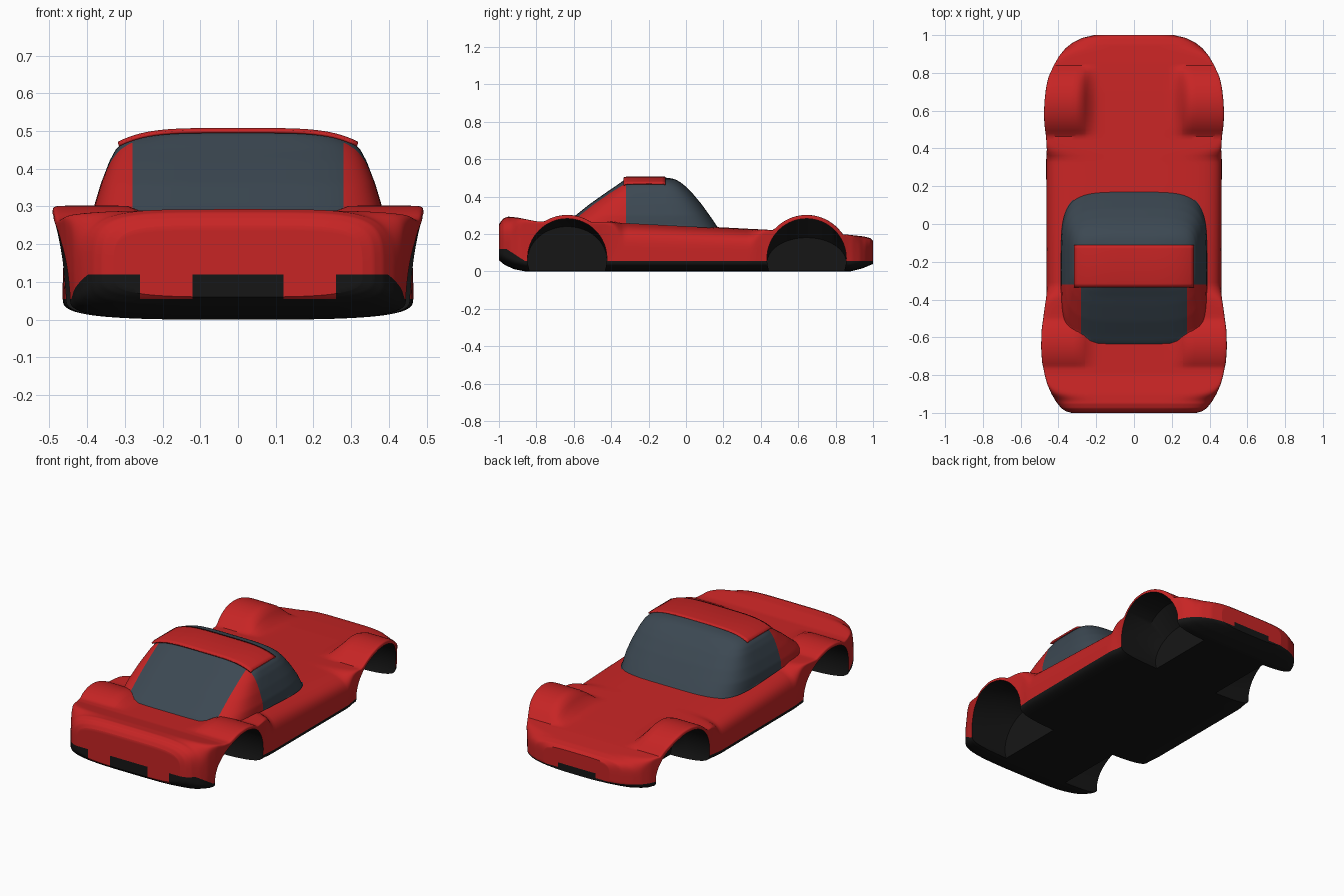
import bpy, bmesh, math

if "Cube" in bpy.data.objects:
    bpy.data.objects.remove(bpy.data.objects["Cube"])


def material(name, rgb):
    m = bpy.data.materials.new(name)
    m.diffuse_color = (*rgb, 1)
    m.use_nodes = True
    m.node_tree.nodes["Principled BSDF"].inputs["Base Color"].default_value = m.diffuse_color
    return m


MATS = [material("red_paint", (0.57, 0.018, 0.018)),
        material("dark_glass", (0.045, 0.065, 0.085)),
        material("black_trim", (0.008, 0.008, 0.008))]
RED, GLASS, BLACK = 0, 1, 2


def table(rows, t, k=1):
    """Linear lookup of column k in rows sorted by column 0."""
    if t <= rows[0][0]:
        return rows[0][k]
    for a, b in zip(rows, rows[1:]):
        if t <= b[0]:
            return a[k] + (b[k] - a[k]) * (t - a[0]) / (b[0] - a[0])
    return rows[-1][k]


def make_object(name, bm, pick, cuts=()):
    for co, no in cuts:
        bmesh.ops.bisect_plane(bm, geom=bm.verts[:] + bm.edges[:] + bm.faces[:],
                               dist=1e-5, plane_co=co, plane_no=no)
    bmesh.ops.recalc_face_normals(bm, faces=bm.faces[:])
    for f in bm.faces:
        f.material_index = pick(f.calc_center_median())
    me = bpy.data.meshes.new(name)
    bm.to_mesh(me)
    bm.free()
    for m in MATS:
        me.materials.append(m)
    ob = bpy.data.objects.new(name, me)
    bpy.context.collection.objects.link(ob)
    return ob


def activate(ob):
    bpy.ops.object.select_all(action='DESELECT')
    ob.select_set(True)
    bpy.context.view_layer.objects.active = ob


def smooth(ob, angle=35):
    activate(ob)
    bpy.ops.object.shade_smooth_by_angle(angle=math.radians(angle))


def bridge(bm, rings):
    for a, b in zip(rings, rings[1:]):
        for i in range(len(a)):
            j = (i + 1) % len(a)
            bm.faces.new((a[i], a[j], b[j], b[i]))


# Body outline along y: half width, deck height, underside height, waist height
WIDTH = [(-1, .33), (-.992, .36), (-.975, .385), (-.94, .413), (-.9, .438), (-.85, .459), (-.8, .473),
         (-.73, .487), (-.65, .492), (-.56, .489), (-.48, .479), (-.4, .468), (-.34, .463), (.4, .465),
         (.5, .473), (.58, .477), (.65, .474), (.72, .466), (.78, .453), (.84, .43), (.89, .4),
         (.93, .364), (.96, .325), (.985, .275), (1, .21)]
DECK = [(-1, .25), (-.99, .268), (-.975, .284), (-.95, .293), (-.9, .288), (-.8, .268), (-.6, .262),
        (-.4, .266), (0, .245), (.2, .235), (.45, .222), (.7, .209), (.85, .198), (.95, .187),
        (.985, .178), (1, .165)]
UNDER = [(-1, .06), (-.97, .035), (-.92, .012), (-.86, 0), (.88, 0), (.94, .015), (1, .04)]
WAIST = [(-1, .12), (-.95, .09), (-.86, .06), (.9, .06), (1, .075)]
WHEELS = [(-.635, .85), (.645, .64)]      # axle position, inner taper of the wheel well
AXLE_Z, WELL_R = .07, .212


def bulge(y):
    """Extra fender height above the deck."""
    h = 0
    for cy, _ in WHEELS:
        d = .232 ** 2 - (y - cy) ** 2
        if d > 0:
            h = max(h, AXLE_Z + math.sqrt(d) - table(DECK, y))
    return h


def fender(x):
    t = min(1, max(0, (abs(x) - .2) / .1))
    return t * t * (3 - 2 * t)


def squareness(y):
    """1 across a wheel arch, fading to 0 away from it."""
    d = min(abs(y - cy) for cy, _ in WHEELS)
    t = min(1, max(0, (.31 - d) / .12))
    return t * t * (3 - 2 * t)


# Body shell: lofted sections with raised fenders
bm = bmesh.new()
COLS, SECTIONS, ROWS = 60, 170, 12
rings = []
for s in range(SECTIONS + 1):
    y = math.sin(math.pi / 2 * (2 * s / SECTIONS - 1))
    w, zt, zb, zm = (table(t, y) for t in (WIDTH, DECK, UNDER, WAIST))
    b, sq = bulge(y), squareness(y)
    n = 5 * 12 ** sq
    top, bot = [], []
    for i in range(COLS + 1):
        u = math.sin(math.pi / 2 * math.sin(math.pi / 2 * (2 * i / COLS - 1)))
        u = 1 if i == COLS else -1 if i == 0 else u
        k = max(0, 1 - abs(u) ** n) ** (1 / n)
        z = zm + (zt + b * fender(u * w) - zm) * k
        lean = 1 - .035 * sq * (1 - min(1, max(0, (z - .06) / .2)))
        top.append(bm.verts.new((u * w * lean, y, z)))
        kb = max(0, 1 - abs(u) ** 3.5) ** (1 / 3.5)
        bot.append(top[i] if i in (0, COLS) else
                   bm.verts.new((u * w * (1 - .035 * sq), y, zm + (zb - zm) * kb)))
    rings.append(top + bot[-2:0:-1])
    if s in (0, SECTIONS):                # flat nose and tail panels
        grid = []
        for a, c in zip(top, bot):
            inner = [a] * (ROWS - 1) if a is c else \
                [bm.verts.new(a.co.lerp(c.co, r / ROWS)) for r in range(1, ROWS)]
            grid.append([a] + inner + [c])
        for p, q in zip(grid, grid[1:]):
            for r in range(ROWS):
                vs = list(dict.fromkeys((p[r], p[r + 1], q[r + 1], q[r])))
                bm.faces.new(vs)
bridge(bm, rings)


def body_paint(c):
    ax = abs(c.x)
    if c.z < .055:
        return BLACK
    if c.z < .12 and .065 * (c.y + .86) + .1 * (c.z - .055) < 0 and (ax > .26 or ax < .12):
        return BLACK
    if c.y > .96 and c.z < .08 and ax < .12:
        return BLACK
    return RED


body = make_object("body_shell", bm, body_paint,
                   [((0, 0, z), (0, 0, 1)) for z in (.055, .12)] +
                   [((x, 0, 0), (1, 0, 0)) for x in (-.26, -.12, .12, .26)] +
                   [((0, -.86, .055), (0, .065, .1))])

# Wheel wells: tapered round cutters, one per corner
for cy, taper in WHEELS:
    for side in (-1, 1):
        bm = bmesh.new()
        loops = []
        for x, k in ((.21, taper), (.3, 1), (.7, 1)):
            loop = []
            for i in range(64):
                a = 2 * math.pi * i / 64
                z = AXLE_Z + WELL_R * math.sin(a)
                loop.append(bm.verts.new((side * x, cy + WELL_R * math.cos(a), z * k if z > 0 else z)))
            loops.append(loop)
        bridge(bm, loops)
        bm.faces.new(loops[0])
        bm.faces.new(loops[-1])
        cutter = make_object("well_cutter", bm, lambda c: BLACK)
        cutter.hide_render = True
        activate(body)
        mod = body.modifiers.new("well", 'BOOLEAN')
        mod.object, mod.operation, mod.solver = cutter, 'DIFFERENCE', 'EXACT'
        bpy.ops.object.modifier_apply(modifier=mod.name)
        bpy.data.objects.remove(cutter)
smooth(body)

# Cabin: stacked rounded rings (z, half width, front y, back y)
CABIN = [(.215, .388, -.69, .182), (.235, .387, -.655, .17), (.27, .385, -.63, .147), (.3, .382, -.59, .126),
         (.36, .364, -.515, .083), (.42, .341, -.43, .033), (.45, .325, -.385, .003), (.468, .308, -.36, -.018),
         (.482, .283, -.34, -.038), (.493, .243, -.325, -.06), (.5, .18, -.305, -.085), (.503, .1, -.28, -.12)]
bm = bmesh.new()
rings = []
for lvl in range(37):
    t = (lvl / 36) ** .8
    z = .215 + (.503 - .215) * t
    w, y0, y1 = (table(CABIN, z, k) for k in (1, 2, 3))
    ring = []
    for i in range(120):
        a = 2 * math.pi * i / 120
        ca, sa = math.cos(a), math.sin(a)
        x = w * math.copysign(abs(ca) ** .45, ca)
        y = (y0 + y1) / 2 + (y1 - y0) / 2 * math.copysign(abs(sa) ** .45, sa)
        floor = table(DECK, y) + bulge(y) * fender(x) - .006
        ring.append(bm.verts.new((x, y, max(z, floor))))
    rings.append(ring)
bridge(bm, rings)
bm.faces.new(rings[-1])


def cabin_paint(c):
    if c.y > -.32:
        return GLASS
    return GLASS if abs(c.x) < .28 else RED


cabin = make_object("cabin", bm, cabin_paint,
                    [((0, -.32, 0), (0, 1, 0)), ((.28, 0, 0), (1, 0, 0)), ((-.28, 0, 0), (1, 0, 0))])
smooth(cabin, 50)

# Roof panel: thin curved slab overhanging the side windows
bm = bmesh.new()
rows = []
for y, drop in ((-.335, .006), (-.315, 0), (-.13, 0), (-.11, .002)):
    rows.append([bm.verts.new((.318 * i / 16, y, .508 - drop - .036 * abs(i / 16) ** 4.5))
                 for i in range(-16, 17)])
for a, b in zip(rows, rows[1:]):
    for i in range(32):
        bm.faces.new((a[i], a[i + 1], b[i + 1], b[i]))
roof = make_object("roof_panel", bm, lambda c: RED)
smooth(roof)
mod = roof.modifiers.new("thickness", 'SOLIDIFY')
mod.thickness, mod.offset = .008, -1
